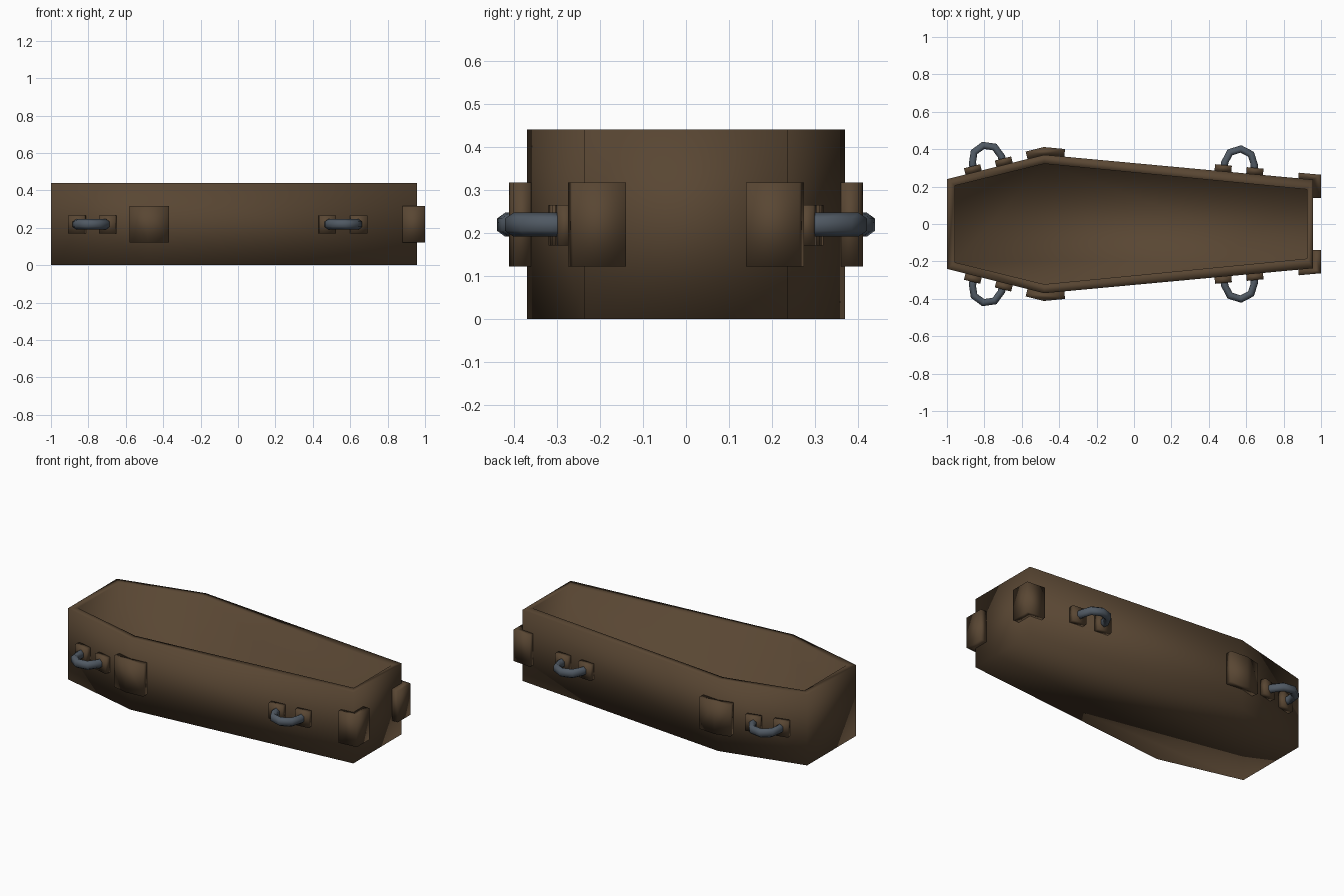
import bpy, bmesh, math
from mathutils import Vector

if "Cube" in bpy.data.objects:
    bpy.data.objects.remove(bpy.data.objects["Cube"])


def material(name, color, rough):
    m = bpy.data.materials.new(name)
    m.use_nodes = True
    m.diffuse_color = (*color, 1)
    bsdf = m.node_tree.nodes["Principled BSDF"]
    bsdf.inputs["Base Color"].default_value = (*color, 1)
    bsdf.inputs["Roughness"].default_value = rough
    return m


wood = material("dark brown wood", (0.1, 0.062, 0.033), 0.8)
iron = material("slate grey iron", (0.08, 0.1, 0.125), 0.6)

HEIGHT = 0.44
HEAD = Vector((-1, 0.24))
SHOULDER = Vector((-0.48, 0.37))
FOOT = Vector((0.958, 0.237))


def finish(bm, name, mat):
    bmesh.ops.recalc_face_normals(bm, faces=bm.faces)
    me = bpy.data.meshes.new(name)
    bm.to_mesh(me)
    bm.free()
    me.materials.append(mat)
    for p in me.polygons:
        p.use_smooth = True
    ob = bpy.data.objects.new(name, me)
    bpy.context.collection.objects.link(ob)


def ring(bm, pts, z):
    return [bm.verts.new((p[0], p[1], z)) for p in pts]


def bridge(bm, a, b):
    n = len(a)
    for i in range(n):
        bm.faces.new((a[i], a[(i + 1) % n], b[(i + 1) % n], b[i]))


def prism(name, pts, z0, z1, side):
    bm = bmesh.new()
    pts = [(p[0], p[1] * side) for p in pts]
    a, b = ring(bm, pts, z0), ring(bm, pts, z1)
    bridge(bm, a, b)
    bm.faces.new(a)
    bm.faces.new(b)
    finish(bm, name, wood)


def six_sided(half):
    return list(half) + [(x, -y) for x, y in reversed(half)]


# Open box with a thick rim
bm = bmesh.new()
outer = six_sided([HEAD, SHOULDER, FOOT])
inner = six_sided([(-0.957, 0.205), (-0.48, 0.322), (0.925, 0.185)])
loops = [ring(bm, outer, 0), ring(bm, outer, HEIGHT),
         ring(bm, inner, HEIGHT), ring(bm, inner, 0.04)]
for low, high in zip(loops, loops[1:]):
    bridge(bm, low, high)
bm.faces.new(loops[0])
bm.faces.new(loops[-1])
finish(bm, "coffin_box", wood)


def outward(d):
    return Vector((-d.y, d.x))


def corner_plate(name, corner, d_in, d_out, len_in, len_out, t_in, t_out, side):
    """Thick plate bent around a corner of the box."""
    n1, n2 = outward(d_in), outward(d_out)
    a, b = corner - d_in * len_in, corner + d_out * len_out
    c = n1.dot(n2)
    miter = corner + (n1 * (t_in - c * t_out) + n2 * (t_out - c * t_in)) / (1 - c * c)
    pts = [a, corner, b, b + n2 * t_out, miter, a + n1 * t_in]
    prism(name, pts, 0.122, 0.317, side)


def handle(name, start, end, x, side):
    """Two mounting plates and an arched grip set square to a wall."""
    d = (end - start).normalized()
    n = outward(d)
    mid = start + (end - start) * ((x - start.x) / (end.x - start.x))
    for i, s in enumerate((-0.085, 0.085)):
        c = mid + d * s
        pts = [c - d * 0.045, c + d * 0.045,
               c + d * 0.045 + n * 0.034, c - d * 0.045 + n * 0.034]
        prism(f"{name}_mount_{i + 1}", pts, 0.17, 0.265, side)
    # Faceted arch: straight legs joined by a half circle in four segments
    bm = bmesh.new()
    rings = []
    sides = 6
    path = [(0, 0)] + [(t, 0.048) for t in range(0, 181, 45)] + [(180, 0)]
    for degrees, rise in path:
        t = math.radians(degrees)
        radial = d * math.cos(t) + n * math.sin(t)
        loop = []
        for k in range(sides):
            u = math.tau * (k + 0.5) / sides
            p = mid + n * rise + radial * (0.08 + 0.023 * math.cos(u))
            loop.append(bm.verts.new((p.x, p.y * side, 0.219 + 0.028 * math.sin(u))))
        rings.append(loop)
    for a, b in zip(rings, rings[1:]):
        bridge(bm, a, b)
    bm.faces.new(rings[0])
    bm.faces.new(rings[-1])
    finish(bm, f"{name}_grip", iron)


# Fittings repeated on both long sides
head_dir = (SHOULDER - HEAD).normalized()
foot_dir = (FOOT - SHOULDER).normalized()
end_dir = Vector((0, -1))
for label, side in (("back", 1), ("front", -1)):
    corner_plate(f"{label}_shoulder_plate", SHOULDER, head_dir, foot_dir,
                 0.092, 0.108, 0.041, 0.041, side)
    corner_plate(f"{label}_foot_plate", FOOT, foot_dir, end_dir,
                 0.08, 0.097, 0.03, 0.042, side)
    handle(f"{label}_head_handle", HEAD, SHOULDER, -0.775, side)
    handle(f"{label}_foot_handle", SHOULDER, FOOT, 0.56, side)
